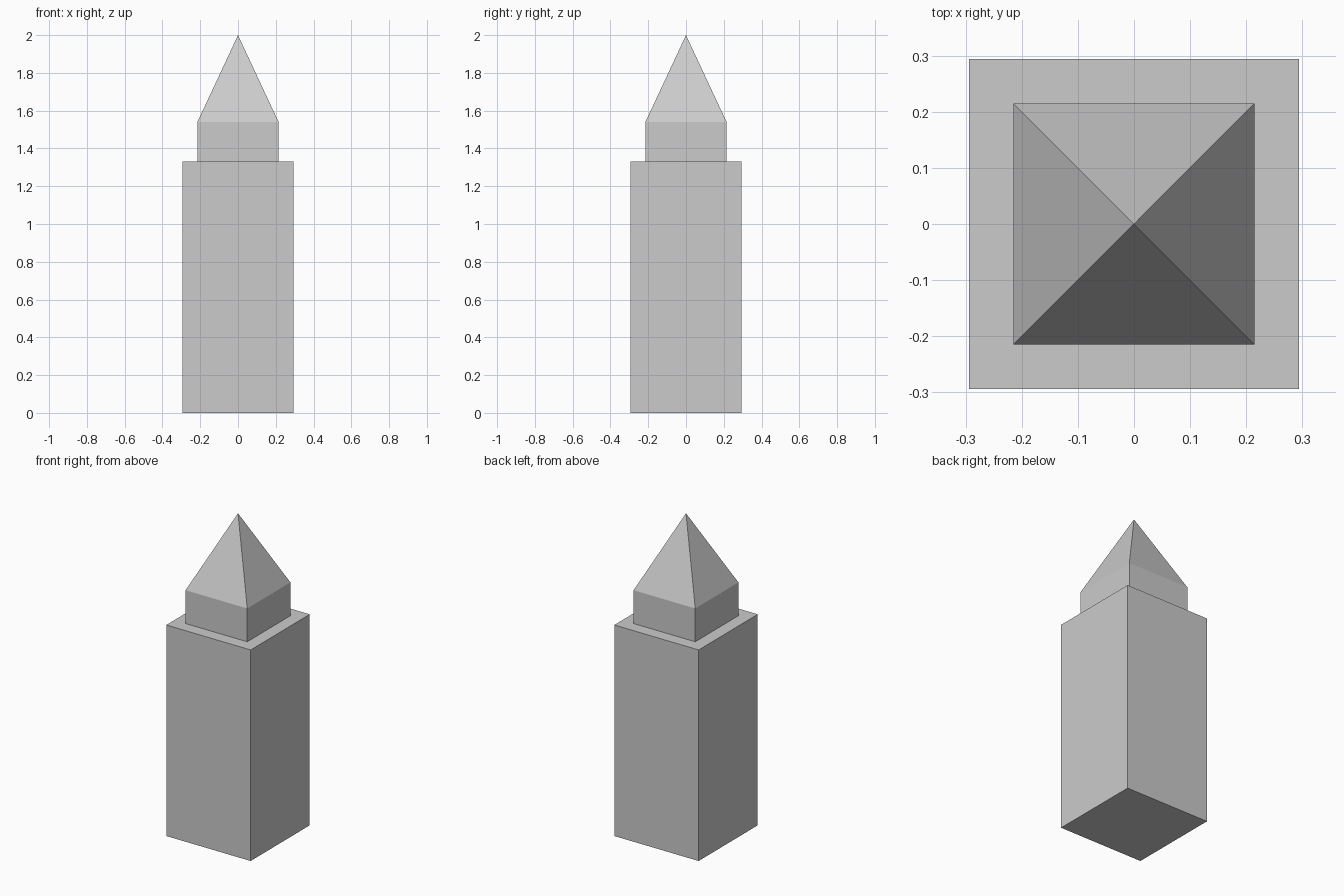
import bpy
import bmesh
import math

cube = bpy.data.objects.get("Cube")
if cube:
    bpy.data.objects.remove(cube, do_unlink=True)

stone = bpy.data.materials.new("light_grey_stone")
stone.use_nodes = True
colour = (0.6, 0.6, 0.6, 1)
stone.diffuse_color = colour
stone.node_tree.nodes["Principled BSDF"].inputs["Base Color"].default_value = colour


def square_part(name, bottom, top, half_bottom, half_top):
    """Square prism, or a pyramid when half_top is zero."""
    bm = bmesh.new()
    bmesh.ops.create_cone(
        bm, cap_ends=True, segments=4, depth=top - bottom,
        radius1=half_bottom * math.sqrt(2), radius2=half_top * math.sqrt(2))
    bmesh.ops.rotate(bm, verts=bm.verts, matrix=Rotation(math.pi / 4, 3, "Z"))
    bmesh.ops.translate(bm, verts=bm.verts, vec=(0, 0, (bottom + top) / 2))
    bmesh.ops.remove_doubles(bm, verts=bm.verts, dist=1e-5)
    bmesh.ops.recalc_face_normals(bm, faces=bm.faces)
    mesh = bpy.data.meshes.new(name)
    bm.to_mesh(mesh)
    bm.free()
    mesh.materials.append(stone)
    obj = bpy.data.objects.new(name, mesh)
    bpy.context.collection.objects.link(obj)
    return obj


from mathutils import Matrix
Rotation = Matrix.Rotation

# Tall shaft, narrower collar and pointed cap
square_part("shaft", 0, 1.33, 0.294, 0.294)
square_part("collar", 1.33, 1.54, 0.215, 0.215)
square_part("pyramid_cap", 1.54, 2, 0.215, 0)
